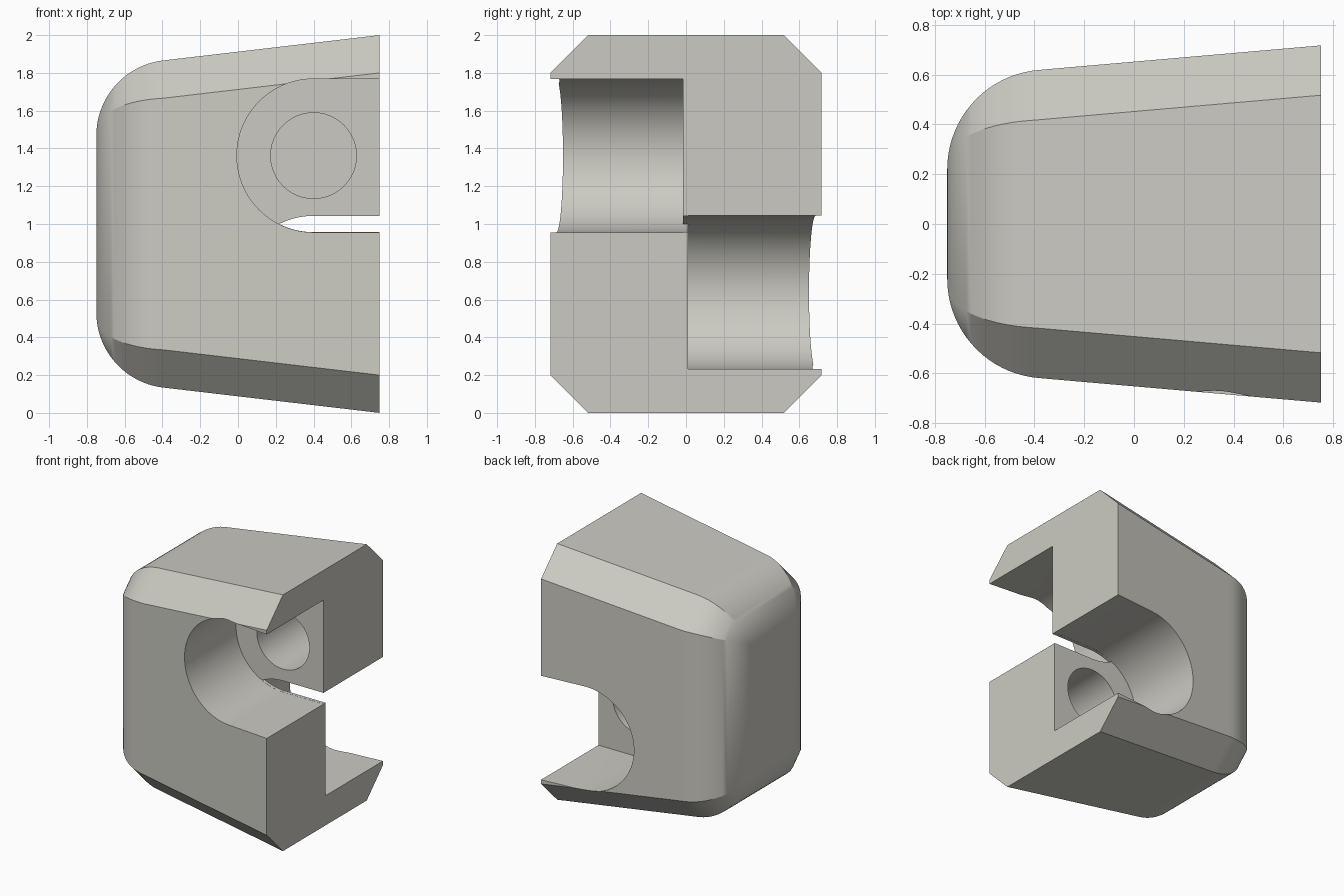
import bpy, bmesh, math

if "Cube" in bpy.data.objects:
    bpy.data.objects.remove(bpy.data.objects["Cube"])

R, X_END = 0.4, -0.75          # rounding radius, rounded end position
HOLE_X, UP_Z, LOW_Z = 0.4, 1.362, 0.638
POCKET_R, HOLE_R = 0.406, 0.227

grey = bpy.data.materials.new("warm grey")
grey.diffuse_color = (0.6, 0.59, 0.54, 1)
grey.use_nodes = True
grey.node_tree.nodes["Principled BSDF"].inputs["Base Color"].default_value = grey.diffuse_color


def make_object(name, bm):
    bmesh.ops.recalc_face_normals(bm, faces=bm.faces)
    me = bpy.data.meshes.new(name)
    bm.to_mesh(me)
    bm.free()
    me.materials.append(grey)
    ob = bpy.data.objects.new(name, me)
    bpy.context.collection.objects.link(ob)
    return ob


def extent(start, slope, x):
    """Sloped side blended into the flat end by a tangent arc."""
    a, xc = math.atan(slope), X_END + R
    if x > xc - R * math.sin(a):
        return start + slope * (x - X_END)
    centre = start + slope * R - R / math.cos(a)
    return centre + math.sqrt(max(0, R * R - (x - xc) ** 2))


def prism(name, pts, y0, y1):
    """Cutter: an x-z outline extruded along y."""
    bm = bmesh.new()
    a, b = [[bm.verts.new((x, y, z)) for x, z in pts] for y in (y0, y1)]
    bm.faces.new(a)
    bm.faces.new(b)
    for i in range(len(pts)):
        j = (i + 1) % len(pts)
        bm.faces.new((a[i], a[j], b[j], b[i]))
    return make_object(name, bm)


def arc(zc, r, a0, a1, n):
    return [(HOLE_X + r * math.cos(a0 + (a1 - a0) * i / n),
             zc + r * math.sin(a0 + (a1 - a0) * i / n)) for i in range(n + 1)]


# Tapered body: chamfered rectangle sections lofted along x
H, W, C = 1.0, 0.717, 0.2
sz, sy = 0.117, 0.087
h0, w0 = H - 1.5 * sz, W - 1.5 * sy
q = math.sqrt(2)
stations = [X_END + R - R * math.cos(math.radians(90 * i / 20)) for i in range(21)] + [0.75]
bm = bmesh.new()
loops = []
for x in stations:
    h, w = extent(h0, sz, x), extent(w0, sy, x)
    u = extent((h0 + w0 - C) / q, (sz + sy) / q, x) * q
    c = max(0.002, h + w - u)
    quarter = [(w, h - c), (w - c, h)]
    ring = quarter + [(-y, z) for y, z in quarter[::-1]]
    ring += [(-y, -z) for y, z in ring]
    loops.append([bm.verts.new((x, y, 1 + z)) for y, z in ring])
for a, b in zip(loops, loops[1:]):
    for i in range(8):
        bm.faces.new((a[i], a[(i + 1) % 8], b[(i + 1) % 8], b[i]))
bm.faces.new(loops[0])
bm.faces.new(loops[-1])
body = make_object("coupling_body", bm)

# Round-ended pockets, open to the right, one on each side
cutters = []
for name, zc, y0, y1 in (("front_pocket", UP_Z, -1, -0.015), ("back_pocket", LOW_Z, 0.01, 1)):
    pts = arc(zc, POCKET_R, math.pi / 2, 1.5 * math.pi, 48)
    pts += [(1, zc - POCKET_R), (1, zc + POCKET_R)]
    cutters.append(prism(name, pts, y0, y1))

# Narrow gap where the two pockets overlap
r = POCKET_R - 0.0008
t = math.asin((UP_Z - 1) / r)
gap = arc(UP_Z, r, math.pi + t, 1.5 * math.pi, 12)
gap += [(1, UP_Z - r), (1, LOW_Z + r)]
gap += arc(LOW_Z, r, math.pi / 2, math.pi - t, 12)[:-1]
cutters.append(prism("gap", gap, -0.05, 0.05))

# Blind pin holes in the pocket walls
for name, zc, y0, y1 in (("upper_hole", UP_Z, -0.1, 0.5), ("lower_hole", LOW_Z, -0.5, 0.1)):
    cutters.append(prism(name, arc(zc, HOLE_R, 0, 2 * math.pi, 48)[:-1], y0, y1))

for cut in cutters:
    m = body.modifiers.new(cut.name, 'BOOLEAN')
    m.operation, m.solver, m.object = 'DIFFERENCE', 'EXACT', cut
    cut.hide_render = True
    cut.hide_set(True)

# Apply the cuts, then smooth the rounded surfaces only
bpy.context.view_layer.objects.active = body
body.select_set(True)
for m in list(body.modifiers):
    bpy.ops.object.modifier_apply(modifier=m.name)
for cut in cutters:
    bpy.data.objects.remove(cut)
bpy.ops.object.shade_smooth_by_angle(angle=math.radians(25))
